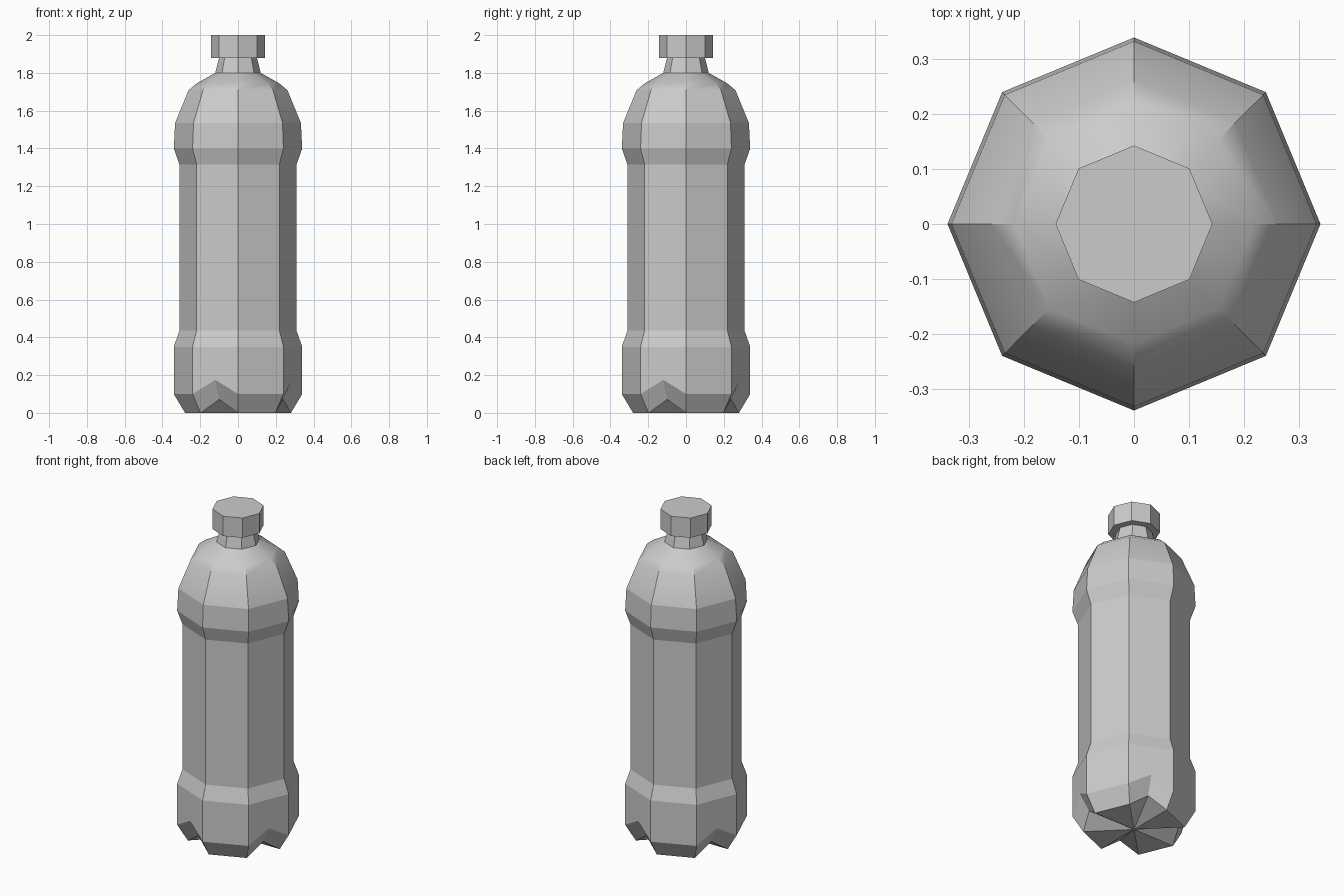
import bpy
import bmesh
from math import cos, sin, pi

SIDES = 8

cube = bpy.data.objects.get("Cube")
if cube:
    bpy.data.objects.remove(cube, do_unlink=True)

grey = bpy.data.materials.new("plain_grey")
grey.use_nodes = True
grey.diffuse_color = (0.6, 0.6, 0.6, 1)
grey.node_tree.nodes["Principled BSDF"].inputs["Base Color"].default_value = (0.6, 0.6, 0.6, 1)


def ring(bm, r, z):
    """Octagon with a corner on each axis."""
    return [bm.verts.new((r * cos(2 * pi * i / SIDES), r * sin(2 * pi * i / SIDES), z))
            for i in range(SIDES)]


def bridge(bm, low, high):
    for i in range(SIDES):
        j = (i + 1) % SIDES
        bm.faces.new((low[i], low[j], high[j], high[i]))


def midpoint(bm, a, b, z):
    co = (a.co + b.co) / 2
    return bm.verts.new((co.x, co.y, z))


def finish(bm, name):
    bmesh.ops.recalc_face_normals(bm, faces=bm.faces)
    mesh = bpy.data.meshes.new(name)
    bm.to_mesh(mesh)
    bm.free()
    mesh.materials.append(grey)
    obj = bpy.data.objects.new(name, mesh)
    bpy.context.collection.objects.link(obj)
    return obj


# Bottle body: wall, shoulder and neck
bm = bmesh.new()
foot = ring(bm, 0.28, 0)
heel = ring(bm, 0.34, 0.1)
profile = [(0.34, 0.35), (0.31, 0.435), (0.31, 1.315), (0.34, 1.4),
           (0.333, 1.535), (0.262, 1.708), (0.218, 1.745), (0.12, 1.8), (0.1, 1.88)]
rings = [ring(bm, r, z) for r, z in profile]
for low, high in zip(rings, rings[1:]):
    bridge(bm, low, high)

# Base: four feet alternating with four notches
centre = bm.verts.new((0, 0, 0))
wall = rings[0]
for i in range(SIDES):
    j = (i + 1) % SIDES
    if i % 2:
        apex = midpoint(bm, heel[i], heel[j], 0.175)
        arch = midpoint(bm, foot[i], foot[j], 0.072)
        bm.faces.new((heel[i], apex, heel[j], wall[j], wall[i]))
        bm.faces.new((foot[i], arch, apex, heel[i]))
        bm.faces.new((arch, foot[j], heel[j], apex))
        bm.faces.new((centre, arch, foot[i]))
        bm.faces.new((centre, foot[j], arch))
    else:
        bm.faces.new((heel[i], heel[j], wall[j], wall[i]))
        bm.faces.new((foot[i], foot[j], heel[j], heel[i]))
        bm.faces.new((centre, foot[j], foot[i]))

# Smooth shoulder, flat everywhere else, with creases up the corners
for face in bm.faces:
    face.smooth = 1.54 < face.calc_center_median().z < 1.8
for edge in bm.edges:
    a, b = sorted(v.co.z for v in edge.verts)
    across = b - a < 0.001 and 1.6 < a < 1.78
    upper_corner = a > 1.74 and b < 1.81 and b - a > 0.001
    edge.smooth = across or upper_corner
finish(bm, "bottle_body")

# Screw cap
bm = bmesh.new()
cap_low, cap_high = ring(bm, 0.143, 1.88), ring(bm, 0.143, 2)
bridge(bm, cap_low, cap_high)
bm.faces.new(cap_high)
bm.faces.new(cap_low[::-1])
finish(bm, "bottle_cap")
